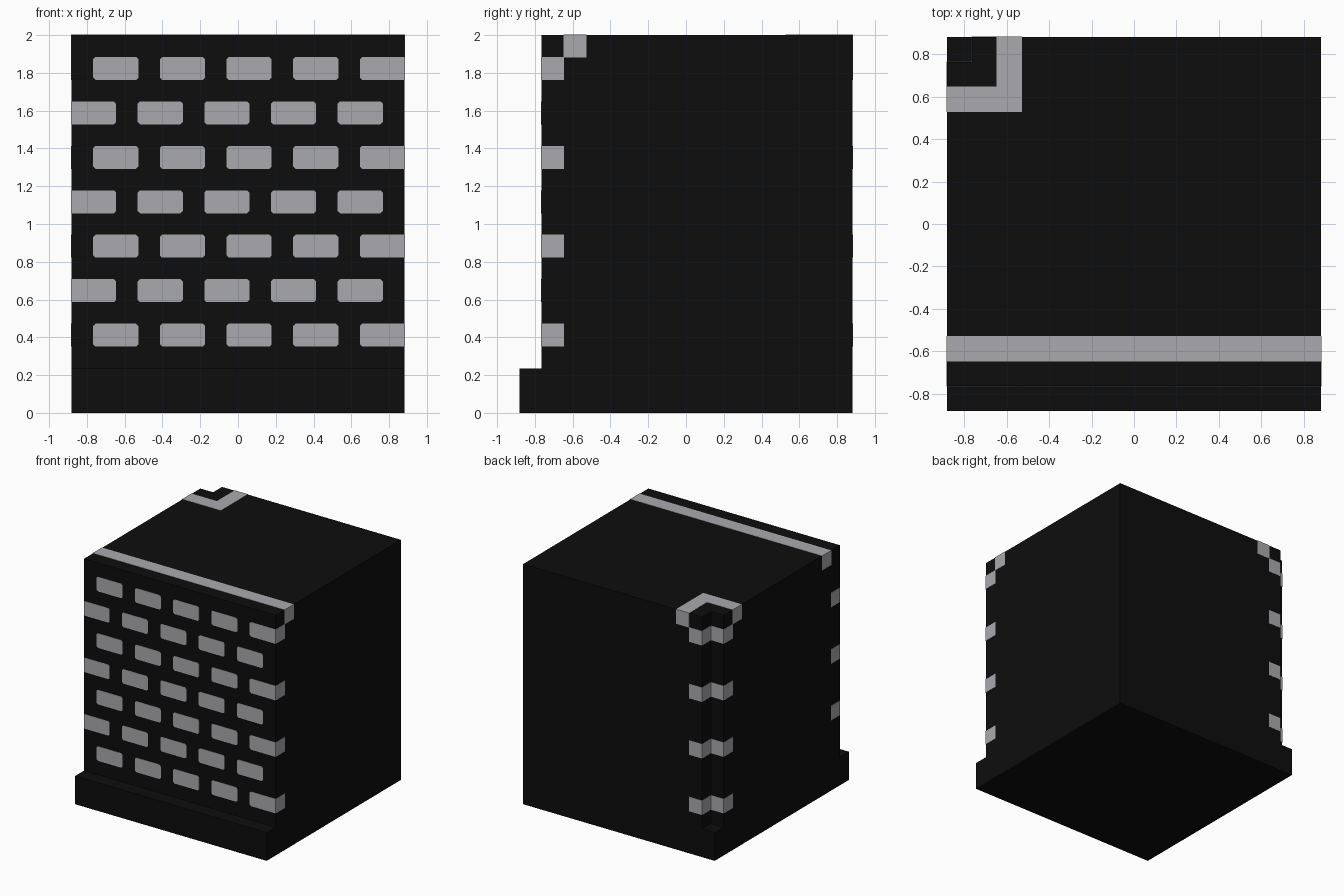
import bpy, bmesh

if "Cube" in bpy.data.objects:
    bpy.data.objects.remove(bpy.data.objects["Cube"])

U = 2 / 17          # grid unit: the model is 15 x 15 x 17 units
E = 0.002           # how far the pale stones stand proud of the dark body


def material(name, rgb):
    m = bpy.data.materials.new(name)
    m.diffuse_color = (*rgb, 1)
    m.use_nodes = True
    m.node_tree.nodes["Principled BSDF"].inputs["Base Color"].default_value = m.diffuse_color
    return m


dark = material("near black mortar", (0.004, 0.004, 0.004))
pale = material("pale grey stone", (0.402, 0.397, 0.423))


def prism(name, outline, z0, z1, mat, grow=0.0, chamfer=False):
    """Upright prism from a footprint in grid units."""
    bm = bmesh.new()
    face = bm.faces.new([bm.verts.new((x * U, y * U, z0 * U)) for x, y in outline])
    ext = bmesh.ops.extrude_face_region(bm, geom=[face])
    for v in ext["geom"]:
        if isinstance(v, bmesh.types.BMVert):
            v.co.z = z1 * U
    bmesh.ops.recalc_face_normals(bm, faces=bm.faces)
    if grow:
        # move every corner outward by the same distance on all axes
        moves = []
        for v in bm.verts:
            d = v.co * 0
            for f in v.link_faces:
                d += f.normal * grow
            moves.append((v, d))
        for v, d in moves:
            v.co += d
    if chamfer:
        # clip the brick corners that lie inside the wall face
        edges = [e for e in bm.edges
                 if abs(e.verts[0].co.y - e.verts[1].co.y) > 0.05
                 and abs(e.verts[0].co.x) < 7.4 * U]
        bmesh.ops.bevel(bm, geom=edges, offset=0.012, segments=1, affect='EDGES')
    me = bpy.data.meshes.new(name)
    bm.to_mesh(me)
    bm.free()
    me.materials.append(mat)
    ob = bpy.data.objects.new(name, me)
    bpy.context.collection.objects.link(ob)
    return ob


def rect(x0, x1, y0, y1):
    return [(x0, y0), (x1, y0), (x1, y1), (x0, y1)]


def corner(a, b):
    """L-shaped footprint around the back left corner, b deep to a deep."""
    return [(-7.5, a), (-a, a), (-a, 7.5), (-b, 7.5), (-b, b), (-7.5, b)]


# Plinth and main body with the notched corner
prism("plinth", rect(-7.5, 7.5, -7.5, 7.5), 0, 2, dark)
prism("wall_body", [(-7.5, -6.5), (7.5, -6.5), (7.5, 7.5), (-6.5, 7.5),
                    (-6.5, 6.5), (-7.5, 6.5)], 2, 17, dark)

# Staggered bricks on the front wall
for row in range(7):
    z = 3 + 2 * row
    start = -6.5 if row % 2 == 0 else -7.5
    for i in range(5):
        x = start + 3 * i
        prism("front_brick", rect(x, x + 2, -6.5, -5.5), z, z + 1, pale, E, True)

# Bricks wrapping the notched corner
for z in (3, 7, 11, 15):
    prism("corner_brick", corner(5.5, 6.5), z, z + 1, pale, E)

# Pale trim let into the top
prism("front_top_trim", rect(-7.5, 7.5, -5.5, -4.5), 16, 17, pale, E)
prism("corner_top_trim", corner(4.5, 5.5), 16, 17, pale, E)
